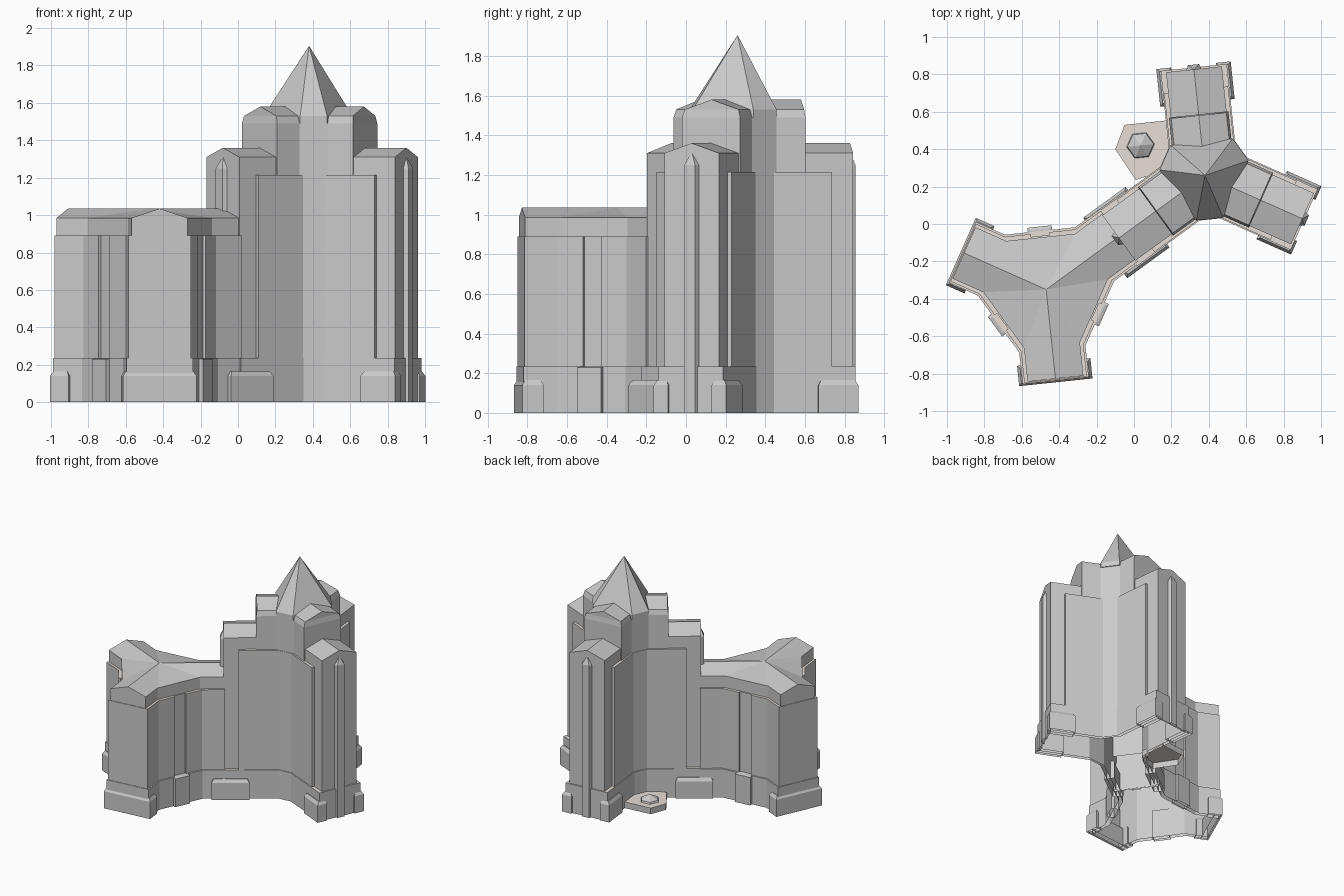
import bpy, bmesh
from math import sin, cos, radians, pi

if "Cube" in bpy.data.objects:
    bpy.data.objects.remove(bpy.data.objects["Cube"])

TOWER, LOW = (0.38, 0.26), (-0.47, -0.35)
T_ANG, L_ANG = (-24, 96, 216), (36, 156, 276)

ledge_mat = bpy.data.materials.new("ledge_beige")
ledge_mat.diffuse_color = (0.80, 0.73, 0.67, 1)
ledge_mat.use_nodes = True
ledge_mat.node_tree.nodes["Principled BSDF"].inputs["Base Color"].default_value = ledge_mat.diffuse_color
grey_mat = bpy.data.materials.new("stone_grey")
grey_mat.diffuse_color = (0.7, 0.7, 0.7, 1)
grey_mat.use_nodes = True
grey_mat.node_tree.nodes["Principled BSDF"].inputs["Base Color"].default_value = grey_mat.diffuse_color


def loc(c, deg, s, t):
    a = radians(deg)
    return (c[0] + s * cos(a) - t * sin(a), c[1] + s * sin(a) + t * cos(a))


def plan(c, angs, L, hw, s, notch=0, depth=0):
    """Three-armed outline with chamfered inner corners, optionally notched."""
    pts = []
    for a in angs:
        pts += [loc(c, a, *p) for p in ((s, -hw), (L, -hw), (L, hw), (s, hw))]
        if notch:
            d = s / 2 + hw * 0.866
            pts += [loc(c, a + 60, *p) for p in
                    ((d, -notch), (d - depth, -notch), (d - depth, notch), (d, notch))]
    return pts


def finish(name, bm):
    bmesh.ops.remove_doubles(bm, verts=bm.verts, dist=1e-5)
    bmesh.ops.recalc_face_normals(bm, faces=bm.faces)
    me = bpy.data.meshes.new(name)
    bm.to_mesh(me)
    bm.free()
    me.materials.append(grey_mat)
    me.materials.append(ledge_mat)
    ob = bpy.data.objects.new(name, me)
    bpy.context.collection.objects.link(ob)
    return ob


def ring(bm, pts, z):
    return [bm.verts.new((x, y, z)) for x, y in pts]


def bridge(bm, a, b):
    for i in range(len(a)):
        j = (i + 1) % len(a)
        bm.faces.new((a[i], a[j], b[j], b[i]))


def tier(name, pts, z0, z1, hole=None, cap=True, mat=1):
    """Walls of an outline; top is a ledge (with hole) or a full cap."""
    bm = bmesh.new()
    lo, hi = ring(bm, pts, z0), ring(bm, pts, z1)
    bridge(bm, lo, hi)
    if hole:
        inn = ring(bm, hole, z1)
        edges = []
        for r in (hi, inn):
            for i in range(len(r)):
                j = (i + 1) % len(r)
                edges.append(bm.edges.get((r[i], r[j])) or bm.edges.new((r[i], r[j])))
        g = bmesh.ops.triangle_fill(bm, edges=edges, use_beauty=True)["geom"]
        for f in g:
            if isinstance(f, bmesh.types.BMFace):
                f.material_index = mat
    elif cap:
        bm.faces.new(hi).material_index = mat
    return finish(name, bm)


def gabled(name, c, angs, L, hw, s, z0, ze, zr, fascia=0):
    """Walls with gable ends and a three-way ridged roof."""
    bm = bmesh.new()
    lo = ring(bm, plan(c, angs, L, hw, s), z0)
    if fascia:
        mid = ring(bm, plan(c, angs, L, hw, s), ze - fascia)
        bridge(bm, lo, mid)
        lo, hw, L = mid, hw - 0.012, L - 0.006
    hi = ring(bm, plan(c, angs, L, hw, s), ze)
    bridge(bm, lo, hi)
    hub = bm.verts.new((*c, zr))
    for k, a in enumerate(angs):
        s1, e1, e2, s2 = hi[4 * k:4 * k + 4]
        r = bm.verts.new((*loc(c, a, L, 0), zr))
        bm.faces.new((e1, e2, r))
        bm.faces.new((s1, e1, r))
        bm.faces.new((s1, r, hub))
        bm.faces.new((e2, s2, r))
        bm.faces.new((r, s2, hub))
        bm.faces.new((s2, hi[(4 * k + 4) % 12], hub))
    return finish(name, bm)


def block(name, c, a, s0, s1, t0, t1, z, bev=0.025):
    """Plinth block with a sloped top edge."""
    bm = bmesh.new()
    rect = lambda i: [loc(c, a, *p) for p in
                      ((s0 + i, t0 + i), (s1 - i, t0 + i), (s1 - i, t1 - i), (s0 + i, t1 - i))]
    r0, r1, r2 = ring(bm, rect(0), 0), ring(bm, rect(0), z - bev), ring(bm, rect(0.015), z)
    bridge(bm, r0, r1)
    bridge(bm, r1, r2)
    bm.faces.new(r2)
    return finish(name, bm)


# --- high tower ---
gabled("tower_arms", TOWER, T_ANG, 0.57, 0.15, 0.18, 0, 1.31, 1.36)
gabled("tower_core", TOWER, T_ANG, 0.328, 0.16, 0.18, 1.0, 1.53, 1.58, 0.04)
tier("tower_shoulders", plan(TOWER, T_ANG, 0.46, 0.172, 0.166), 0.235, 1.215)
tier("tower_base", plan(TOWER, T_ANG, 0.58, 0.178, 0.166), 0, 0.235,
     plan(TOWER, T_ANG, 0.57, 0.15, 0.18))

# spire on the clipped corners of the core
bm = bmesh.new()
hexa = [loc(TOWER, a, 0.18, t) for a in T_ANG for t in (-0.167, 0.167)]
lo, hi = ring(bm, hexa, 1.49), ring(bm, hexa, 1.53)
bridge(bm, lo, hi)
bm.faces.new(lo)
tip = bm.verts.new((*TOWER, 1.905))
for i in range(6):
    bm.faces.new((hi[i], hi[(i + 1) % 6], tip))
finish("spire", bm)

# pointed pilasters on the arm ends
for a in T_ANG:
    bm = bmesh.new()
    pr = [loc(TOWER, a, *p) for p in
          ((0.565, -0.042), (0.595, -0.03), (0.595, 0.03), (0.565, 0.042))]
    lo, hi = ring(bm, pr, 0), ring(bm, pr, 1.25)
    top = bm.verts.new((*loc(TOWER, a, 0.568, 0), 1.315))
    for i in range(3):
        bm.faces.new((lo[i], lo[i + 1], hi[i + 1], hi[i]))
        bm.faces.new((hi[i], hi[i + 1], top))
    finish("end_pilaster", bm)

# plinth blocks beside each tower arm
for a in T_ANG:
    s0, s1 = (0.38, 0.66) if a == 216 else (0.39, 0.592)
    for t0, t1 in ((-0.2, -0.12), (0.12, 0.2)):
        block("tower_plinth", TOWER, a, s0, s1, t0, t1, 0.165)

# --- low building ---
core = plan(LOW, L_ANG, 0.48, 0.15, 0.30)
gabled("low_hall", LOW, L_ANG, 0.48, 0.15, 0.30, 0, 0.985, 1.035)
tier("low_wall_panels", plan(LOW, L_ANG, 0.485, 0.168, 0.315, 0.05, 0.015), 0.235, 0.89, core)
tier("low_base", plan(LOW, L_ANG, 0.49, 0.178, 0.32), 0, 0.235, core)
for a in L_ANG:
    block("corner_buttress", LOW, a + 60, 0.27, 0.338, -0.065, 0.065, 0.235, 0.005)
    if a != 36:
        for t0, t1 in ((-0.197, -0.14), (0.14, 0.197)):
            block("low_side_plinth", LOW, a, 0.39, 0.49, t0, t1, 0.165)
        block("low_end_plinth", LOW, a, 0.44, 0.499, -0.197, 0.197, 0.165)

# --- small terrace in the rear corner, with a hexagonal cap ---
terrace = [(-0.10, 0.40), (0.01, 0.235), (0.14, 0.28), (0.19, 0.32), (0.19, 0.555), (-0.05, 0.53)]
tier("terrace", terrace, 0, 0.05)
bm = bmesh.new()
hx = lambda r: [(0.035 + r * cos(i * pi / 3 + 0.1), 0.42 + r * sin(i * pi / 3 + 0.1)) for i in range(6)]
r0, r1 = ring(bm, hx(0.075), 0.05), ring(bm, hx(0.07), 0.065)
bridge(bm, r0, r1)
tip = bm.verts.new((0.035, 0.42, 0.10))
for i in range(6):
    bm.faces.new((r1[i], r1[(i + 1) % 6], tip))
finish("terrace_cap", bm)
